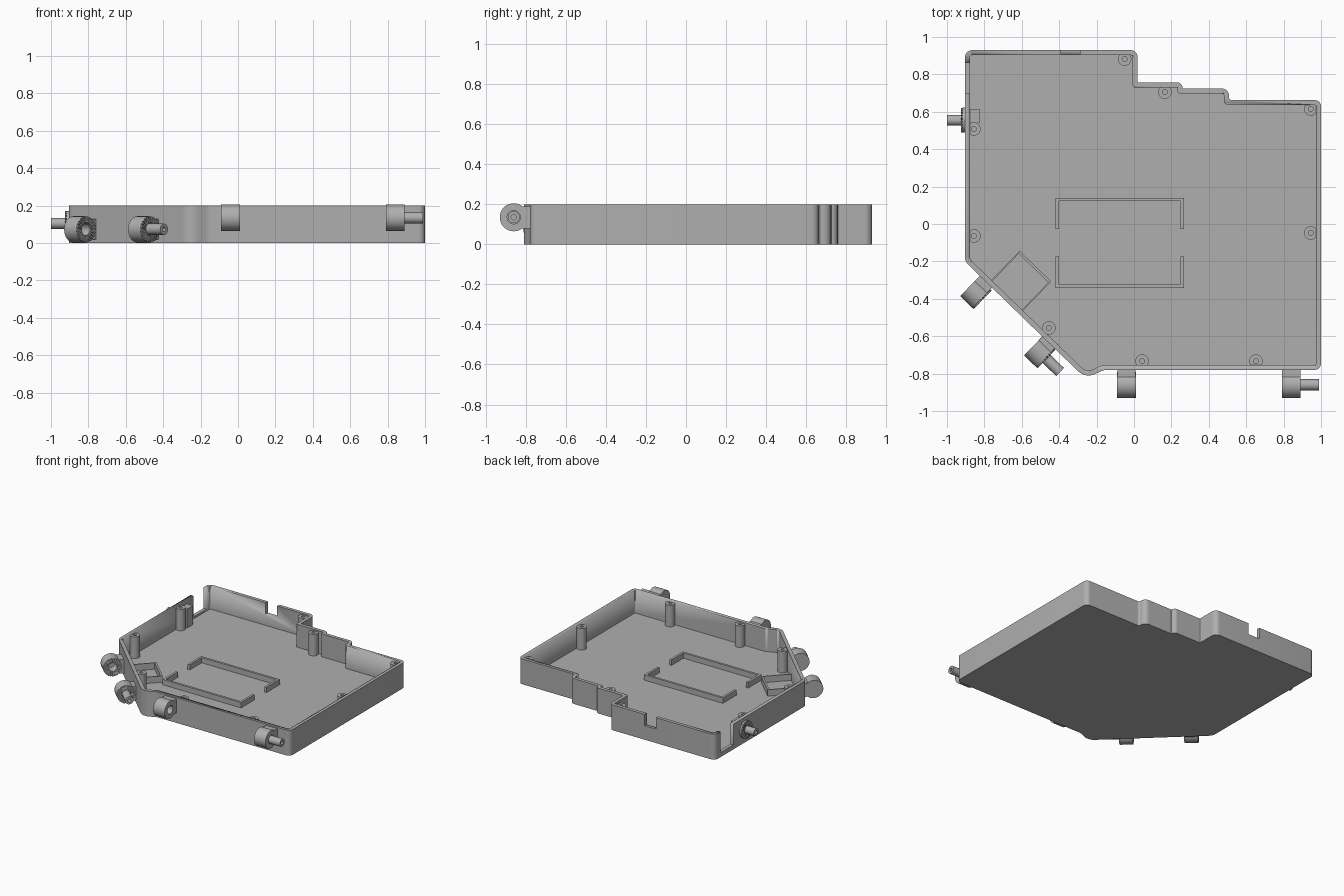
import bpy, bmesh
from math import sin, cos, tan, pi, radians
from mathutils import Vector, Matrix

cube = bpy.data.objects.get("Cube")
if cube:
    bpy.data.objects.remove(cube, do_unlink=True)

grey = bpy.data.materials.new("plain grey")
grey.use_nodes = True
GREY = (0.43, 0.43, 0.43, 1)
grey.diffuse_color = GREY
grey.node_tree.nodes["Principled BSDF"].inputs["Base Color"].default_value = GREY


def finish(name, bm):
    bmesh.ops.recalc_face_normals(bm, faces=bm.faces)
    mesh = bpy.data.meshes.new(name)
    bm.to_mesh(mesh)
    bm.free()
    mesh.materials.append(grey)
    obj = bpy.data.objects.new(name, mesh)
    bpy.context.collection.objects.link(obj)
    bpy.ops.object.select_all(action='DESELECT')
    obj.select_set(True)
    bpy.context.view_layer.objects.active = obj
    bpy.ops.object.shade_smooth_by_angle(angle=radians(30))
    return obj


def frame(pos, axis):
    """Matrix whose local z runs along axis."""
    return Matrix.Translation(pos) @ Vector(axis).to_track_quat('Z', 'Y').to_matrix().to_4x4()


def add_box(bm, pos, size, turn=0):
    m = Matrix.Translation(pos) @ Matrix.Rotation(turn, 4, 'Z') @ Matrix.Diagonal((*size, 1))
    bmesh.ops.create_cube(bm, size=1, matrix=m)


def box(name, pos, size, turn=0):
    bm = bmesh.new()
    add_box(bm, pos, size, turn)
    return finish(name, bm)


def lathe(name, profile, pos, axis=(0, 0, 1), steps=32):
    """Spin (radius, height) points round the axis."""
    bm = bmesh.new()
    verts = [bm.verts.new((r, 0, z)) for r, z in profile]
    edges = [bm.edges.new(p) for p in zip(verts, verts[1:])]
    bmesh.ops.spin(bm, geom=verts + edges, cent=(0, 0, 0), axis=(0, 0, 1),
                   angle=2 * pi, steps=steps, use_duplicate=False)
    bmesh.ops.remove_doubles(bm, verts=bm.verts, dist=0.0002)
    bm.transform(frame(pos, axis))
    return finish(name, bm)


def rounded(corners, inset=0):
    """Clockwise outline with rounded corners, optionally moved inward."""
    pts, n = [], len(corners)
    for i, (x, y, r) in enumerate(corners):
        p = Vector((x, y))
        d1 = (p - Vector(corners[i - 1][:2])).normalized()
        d2 = (Vector(corners[(i + 1) % n][:2]) - p).normalized()
        turn = d1.x * d2.y - d1.y * d2.x
        n1, n2 = Vector((d1.y, -d1.x)), Vector((d2.y, -d2.x))
        p = p + (n1 + n2) * inset / (1 + n1.dot(n2))
        r = max(r - inset, 0.006) if turn < 0 else r + inset * 0.3
        angle = d1.angle(d2)
        side = 1 if turn < 0 else -1
        centre = p - d1 * r * tan(angle / 2) + n1 * side * r
        for k in range(9):
            a = angle * k / 8
            pts.append(centre - n1 * side * r * cos(a) + d1 * r * sin(a))
    return pts


def prism(name, pts, z0, z1):
    bm = bmesh.new()
    face = bm.faces.new([bm.verts.new((p[0], p[1], z0)) for p in pts])
    new = bmesh.ops.extrude_face_region(bm, geom=[face])["geom"]
    bmesh.ops.translate(bm, vec=(0, 0, z1 - z0),
                        verts=[v for v in new if isinstance(v, bmesh.types.BMVert)])
    return finish(name, bm)


def cut(obj, cutter):
    bpy.context.view_layer.objects.active = obj
    mod = obj.modifiers.new("cut", 'BOOLEAN')
    mod.operation, mod.solver, mod.object = 'DIFFERENCE', 'EXACT', cutter
    bpy.ops.object.modifier_apply(modifier=mod.name)
    bpy.data.objects.remove(cutter, do_unlink=True)


# Open tray with stepped back edge and cut-off front corner
outline = [(-0.904, 0.93, 0.04), (0.02, 0.93, 0.04), (0.02, 0.757, 0.005),
           (0.26, 0.757, 0.03), (0.26, 0.725, 0.003), (0.508, 0.725, 0.04),
           (0.508, 0.663, 0.015), (1.0, 0.663, 0.035), (1.0, -0.78, 0.035),
           (-0.16, -0.78, 0.08), (-0.26, -0.825, 0.08), (-0.904, -0.2, 0.06)]
FLOOR, TOP = 0.02, 0.2
tray = prism("tray", rounded(outline), 0, TOP)
cut(tray, prism("cavity", rounded(outline, 0.027), FLOOR, 0.3))
cut(tray, box("back_notch", (-0.34, 0.92, 0.21), (0.1, 0.1, 0.2)))
cut(tray, box("side_opening", (-0.9, 0.78, 0.185), (0.1, 0.16, 0.3)))
cut(tray, lathe("drain_hole", [(0, -0.1), (0.014, -0.1), (0.014, 0.1), (0, 0.1)],
                (-0.19, 0.855, 0), steps=16))

# Screw posts with blind holes
posts = [(-0.05, 0.882), (0.165, 0.705), (0.945, 0.615), (0.945, -0.048),
         (0.652, -0.733), (0.043, -0.733), (-0.455, -0.556),
         (-0.856, -0.064), (-0.856, 0.508)]
for i, (x, y) in enumerate(posts):
    lathe(f"screw_post_{i + 1}", [(0.036, 0.01), (0.036, 0.19), (0.013, 0.19),
                                  (0.013, 0.07), (0, 0.07)], (x, y, 0), steps=24)

# Two facing C-shaped ribs on the floor
for name, y, s in (("rear_rib", 0.14, -1), ("front_rib", -0.342, 1)):
    x0, x1, t, arm = -0.42, 0.267, 0.018, 0.167
    pts = [(x0, y), (x1, y), (x1, y + s * arm), (x1 - t, y + s * arm),
           (x1 - t, y + s * t), (x0 + t, y + s * t), (x0 + t, y + s * arm), (x0, y + s * arm)]
    prism(name, pts, 0.01, 0.062)

# Angled pocket by the cut-off corner
SLANT = radians(-44)
along = Vector((cos(SLANT), sin(SLANT), 0))
inward = Vector((-sin(SLANT), cos(SLANT), 0))
mid = Vector((-0.605, -0.306, 0.04))
box("pocket_end", mid + inward * 0.105, (0.235, 0.014, 0.06), SLANT)
for side, name in ((-1, "pocket_left"), (1, "pocket_right")):
    box(name, mid + along * side * 0.114, (0.007, 0.215, 0.06), SLANT)


def teeth(name, pos, axis, inner, outer, count=24):
    """Ring of radial teeth on a round face."""
    bm = bmesh.new()
    for k in range(count):
        a = 2 * pi * k / count
        r = (inner + outer) / 2
        add_box(bm, (r * cos(a), r * sin(a), 0), (outer - inner, 0.009, 0.012), a)
    bm.transform(frame(pos, axis))
    finish(name, bm)


def pin(name, pos, axis, start, end, r=0.03):
    lathe(name, [(0, start), (r, start), (r, end), (0.013, end),
                 (0.013, end - 0.04), (0, end - 0.04)], pos, axis, 24)


def lug(name, pos, turn, toothed, pinned):
    """Round hinge lug, its web to the wall, and optional teeth and pin."""
    pos = Vector(pos)
    axis = Vector((cos(turn), sin(turn), 0))
    into = Vector((-sin(turn), cos(turn), 0))
    face = 0.042 if toothed else 0.05
    lathe(name, [(0.033, -0.03), (0.033, face), (0.07, face), (0.07, -0.05), (0, -0.05),
                 (0, -0.03), (0.033, -0.03)], pos, axis)
    box(name + "_web", pos + into * 0.068 - axis * (0.05 - face) / 2,
        (0.048 + face, 0.06, 0.11), turn)
    if toothed:
        teeth(name + "_teeth", pos + axis * 0.044, axis, 0.036, 0.069)
    if pinned:
        pin(name + "_pin", pos, axis, -0.04, 0.15 if toothed else 0.148)


# Hinge lugs along the front and the slanted wall
lug("front_socket", (-0.04, -0.86, 0.135), 0, False, False)
lug("front_hinge", (0.84, -0.86, 0.135), 0, False, True)
lug("slant_socket", (-0.845, -0.37, 0.073), SLANT, True, False)
lug("slant_hinge", (-0.503, -0.687, 0.073), SLANT, True, True)

# Side pivot with toothed disc and inner block
pivot = (-0.9, 0.555, 0.105)
lathe("side_disc", [(0, -0.01), (0.067, -0.01), (0.067, 0.017), (0, 0.017)], pivot, (-1, 0, 0))
teeth("side_disc_teeth", (-0.92, 0.555, 0.105), (-1, 0, 0), 0.036, 0.066)
pin("side_pin", pivot, (-1, 0, 0), 0, 0.1, 0.029)
box("side_block", (-0.856, 0.578, 0.09), (0.062, 0.076, 0.16))
